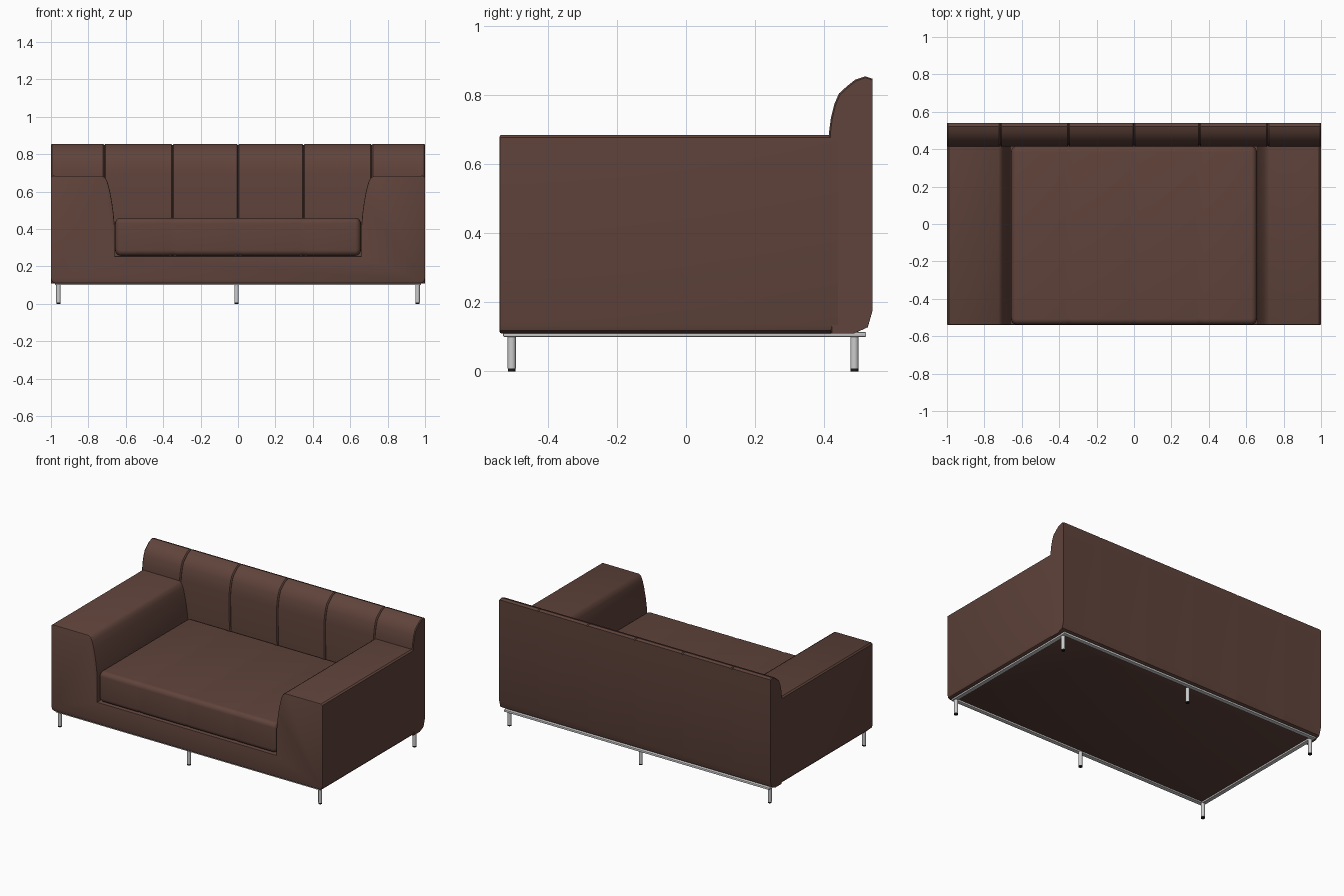
import bpy, bmesh, math

if "Cube" in bpy.data.objects:
    bpy.data.objects.remove(bpy.data.objects["Cube"])


def material(name, rgb):
    m = bpy.data.materials.new(name)
    m.diffuse_color = (*rgb, 1)
    m.use_nodes = True
    m.node_tree.nodes["Principled BSDF"].inputs["Base Color"].default_value = m.diffuse_color
    return m


LEATHER = material("brown_leather", (0.115, 0.056, 0.043))
RUBBER = material("black_rubber", (0.01, 0.01, 0.01))


def finish(name, bm, mat=None, angle=35):
    bmesh.ops.recalc_face_normals(bm, faces=bm.faces)
    mesh = bpy.data.meshes.new(name)
    bm.to_mesh(mesh)
    bm.free()
    ob = bpy.data.objects.new(name, mesh)
    bpy.context.collection.objects.link(ob)
    if mat:
        mesh.materials.append(mat)
    bpy.ops.object.select_all(action='DESELECT')
    ob.select_set(True)
    bpy.context.view_layer.objects.active = ob
    bpy.ops.object.shade_smooth_by_angle(angle=math.radians(angle))
    return ob


def loft_x(name, profile, stations, pivot, mat):
    """Sweep a (y, z) profile along x; each station is (x, inset towards pivot)."""
    bm = bmesh.new()
    py, pz = pivot
    ry = max(abs(y - py) for y, z in profile)
    rz = max(abs(z - pz) for y, z in profile)
    rings = [[bm.verts.new((x, py + (y - py) * (1 - i / ry), pz + (z - pz) * (1 - i / rz)))
              for y, z in profile] for x, i in stations]
    n = len(profile)
    for a, b in zip(rings, rings[1:]):
        for k in range(n):
            bm.faces.new((a[k], a[(k + 1) % n], b[(k + 1) % n], b[k]))
    bm.faces.new(rings[0])
    bm.faces.new(rings[-1])
    return finish(name, bm, mat)


def seams(xs, half, depth):
    return [p for x in xs for p in ((x - half, 0), (x, depth), (x + half, 0))]


def box(name, lo, hi, bevel=0, mat=None):
    bm = bmesh.new()
    bmesh.ops.create_cube(bm, size=1)
    for v in bm.verts:
        v.co = [(l + h) / 2 + c * (h - l) for l, h, c in zip(lo, hi, v.co)]
    if bevel:
        bmesh.ops.bevel(bm, geom=bm.edges[:], offset=bevel, segments=2, profile=0.5, affect='EDGES')
    return finish(name, bm, mat)


def cylinder(name, x, y, z0, z1, r, mat=None):
    bm = bmesh.new()
    bmesh.ops.create_cone(bm, cap_ends=True, segments=20, radius1=r, radius2=r, depth=z1 - z0)
    bmesh.ops.translate(bm, verts=bm.verts, vec=(x, y, (z0 + z1) / 2))
    return finish(name, bm, mat)


# Arms and front rail: one U-shaped front profile pushed backwards
half = [(0.66, 0.255), (0.66, 0.42), (0.665, 0.48), (0.673, 0.54), (0.685, 0.605), (0.697, 0.65),
        (0.708, 0.673), (0.725, 0.684), (0.99, 0.685), (1, 0.677), (1, 0.135), (0.995, 0.118), (0.98, 0.11)]
outline = half + [(-x, z) for x, z in reversed(half)]
bm = bmesh.new()
front = bm.faces.new([bm.verts.new((x, -0.54, z)) for x, z in outline])
ext = bmesh.ops.extrude_face_region(bm, geom=[front], use_keep_orig=True)
for v in [g for g in ext['geom'] if isinstance(g, bmesh.types.BMVert)]:
    v.co.y = 0.44
rim = [e for e in bm.edges if all(v.co.y < -0.5 for v in e.verts)]
bmesh.ops.bevel(bm, geom=rim, offset=0.005, segments=2, profile=0.5, affect='EDGES')
finish("arms_and_base", bm, LEATHER)

# Backrest with rolled top and stitched vertical seams
back = [(0.42, 0.11), (0.417, 0.45), (0.414, 0.69), (0.42, 0.735), (0.43, 0.775), (0.443, 0.805),
        (0.465, 0.825), (0.49, 0.845), (0.52, 0.855), (0.54, 0.848), (0.54, 0.175), (0.526, 0.128), (0.485, 0.11)]
loft_x("backrest", back,
       [(-1, 0.004), (-0.995, 0)] + seams((-0.715, -0.35, 0, 0.35, 0.715), 0.006, 0.007) + [(0.995, 0), (1, 0.004)],
       (0.54, 0.11), LEATHER)

# Seat cushion: rounded profile, rounded ends and faint seams
r, y0, y1, z0, z1 = 0.03, -0.538, 0.416, 0.257, 0.46
cushion = []
for cy, cz, start in ((y1 - r, z1 - r, 0), (y0 + r, z1 - r, 90), (y0 + r, z0 + r, 180), (y1 - r, z0 + r, 270)):
    for k in range(6):
        a = math.radians(start + k * 18)
        cushion.append((cy + r * math.cos(a), cz + r * math.sin(a)))
ends = [(0.657 - r * (1 - math.cos(t)), r * (1 - math.sin(t)))
        for t in [math.radians(d) for d in (90, 72, 54, 36, 18, 0)]]
loft_x("seat_cushion", cushion,
       [(-x, i) for x, i in reversed(ends)] + seams((-0.35, 0, 0.35), 0.02, 0.002) + ends,
       ((y0 + y1) / 2, (z0 + z1) / 2), LEATHER)

# Metal under-frame
for s, side in ((-1, "left"), (1, "right")):
    a, b = sorted((s * 0.978, s * 0.95))
    box(f"frame_rail_{side}", (a, -0.53, 0.1), (b, 0.522, 0.114), 0.003)
for y, side in ((-0.53, "front"), (0.494, "back")):
    box(f"frame_rail_{side}", (-0.978, y, 0.1), (0.978, y + 0.028, 0.114), 0.003)

# Legs with black feet
for y, row in ((-0.505, "front"), (0.488, "back")):
    for x, col in ((-0.96, "left"), (-0.008, "middle"), (0.96, "right")):
        cylinder(f"{row}_{col}_leg", x, y, 0.008, 0.104, 0.012)
        cylinder(f"{row}_{col}_foot", x, y, 0, 0.008, 0.0115, RUBBER)
